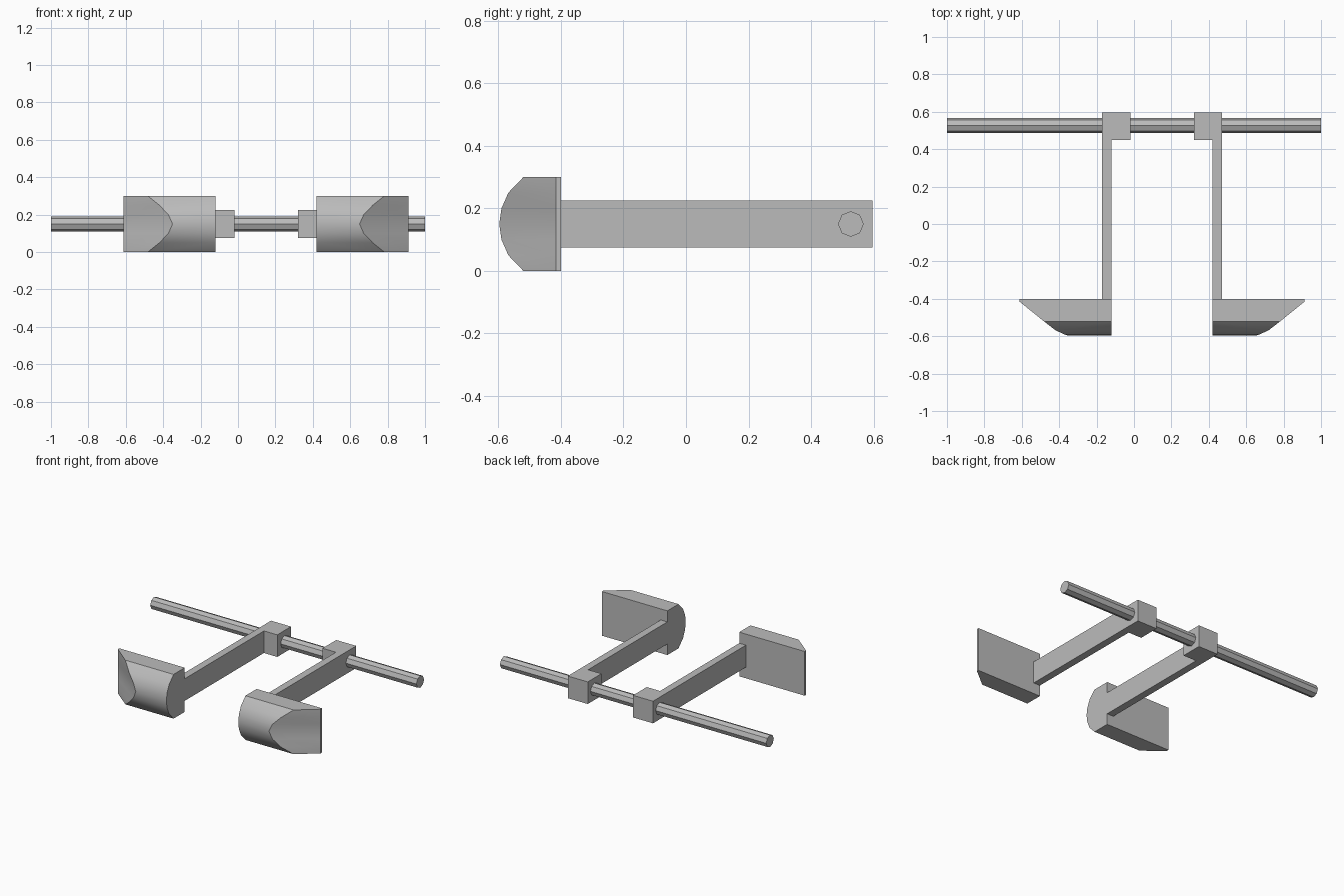
import bpy
import bmesh
import math

if "Cube" in bpy.data.objects:
    bpy.data.objects.remove(bpy.data.objects["Cube"], do_unlink=True)

grey = bpy.data.materials.new("plain_grey")
grey.use_nodes = True
grey.diffuse_color = (0.5, 0.5, 0.5, 1)
grey.node_tree.nodes["Principled BSDF"].inputs["Base Color"].default_value = (0.5, 0.5, 0.5, 1)

AXIS = 0.15   # the two arms mirror about this x
MID = 0.15    # centre height of every part


def finish(name, bm, smooth=None):
    bmesh.ops.recalc_face_normals(bm, faces=bm.faces)
    mesh = bpy.data.meshes.new(name)
    bm.to_mesh(mesh)
    bm.free()
    mesh.materials.append(grey)
    obj = bpy.data.objects.new(name, mesh)
    bpy.context.collection.objects.link(obj)
    if smooth:
        bpy.ops.object.select_all(action='DESELECT')
        obj.select_set(True)
        bpy.context.view_layer.objects.active = obj
        bpy.ops.object.shade_smooth_by_angle(angle=math.radians(smooth))
    return obj


def arm(name, side):
    # L-shaped plan: thin arm widening into the square rod clamp
    plan = [(0.32, -0.40), (0.27, -0.40), (0.27, 0.45),
            (0.17, 0.45), (0.17, 0.597), (0.32, 0.597)]
    bm = bmesh.new()
    base = bm.faces.new([bm.verts.new((AXIS + side * x, y, MID - 0.075)) for x, y in plan])
    new = bmesh.ops.extrude_face_region(bm, geom=[base])["geom"]
    bmesh.ops.translate(bm, vec=(0, 0, 0.15),
                        verts=[v for v in new if isinstance(v, bmesh.types.BMVert)])
    finish(name, bm)


def pad(name, side):
    # rows of the bowed front: height from centre, front y, x where the slanted end begins
    half = [(0.15, -0.52, 0.632), (0.10, -0.568, 0.57),
            (0.05, -0.590, 0.522), (0, -0.597, 0.50)]
    rows = half + [(-h, y, x) for h, y, x in reversed(half[:-1])]
    inner, outer = 0.27, 0.762
    bm = bmesh.new()
    loops = []
    for h, y, x in rows:
        points = [(inner, -0.40), (inner, y), (x, y), (outer, -0.415), (outer, -0.40)]
        loops.append([bm.verts.new((AXIS + side * px, py, MID + h)) for px, py in points])
    for a, b in zip(loops, loops[1:]):
        for i in range(len(a)):
            j = (i + 1) % len(a)
            bm.faces.new((a[i], a[j], b[j], b[i]))
    bm.faces.new(loops[0])
    bm.faces.new(loops[-1])
    finish(name, bm, smooth=34)


for label, side in (("left", 1), ("right", -1)):
    arm(label + "_arm", side)
    pad(label + "_pad", side)

# octagonal rod through both clamps
bpy.ops.mesh.primitive_cylinder_add(vertices=8, radius=0.041, depth=2,
                                    location=(0, 0.527, MID),
                                    rotation=(0, math.pi / 2, 0))
rod = bpy.context.object
rod.name = "cross_rod"
rod.data.materials.append(grey)
